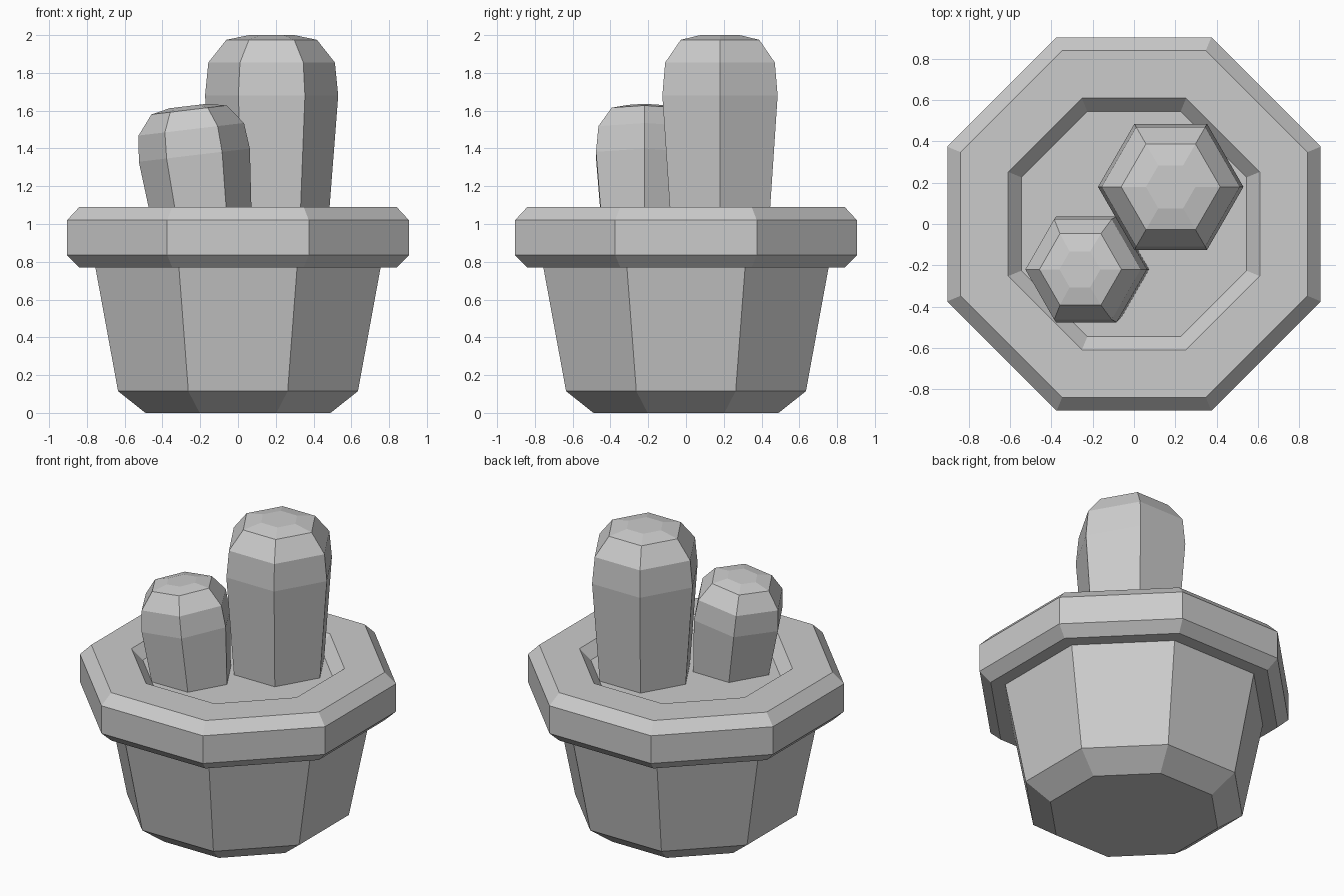
import bpy, bmesh
from math import cos, sin, pi, radians

if "Cube" in bpy.data.objects:
    bpy.data.objects.remove(bpy.data.objects["Cube"])


def lathe(name, profile, sides, start=0.0, scale=1.0):
    """Faceted solid from (radius, z) rings, capped at both ends."""
    bm = bmesh.new()
    rings = []
    for r, z in profile:
        rings.append([bm.verts.new((r * scale * cos(start + 2 * pi * i / sides),
                                    r * scale * sin(start + 2 * pi * i / sides), z))
                      for i in range(sides)])
    for a, b in zip(rings, rings[1:]):
        for i in range(sides):
            j = (i + 1) % sides
            bm.faces.new((a[i], a[j], b[j], b[i]))
    bm.faces.new(rings[0][::-1])
    bm.faces.new(rings[-1])
    bmesh.ops.recalc_face_normals(bm, faces=bm.faces)
    mesh = bpy.data.meshes.new(name)
    bm.to_mesh(mesh)
    bm.free()
    obj = bpy.data.objects.new(name, mesh)
    bpy.context.collection.objects.link(obj)
    return obj


# Octagonal pot with bevelled rim; last ring closes as the soil.
# Radii are flat-to-centre distances, scaled out to the corners.
lathe("pot_with_soil",
      [(0.49, 0), (0.635, 0.115), (0.755, 0.77), (0.84, 0.77), (0.905, 0.835),
       (0.905, 1.02), (0.84, 1.09), (0.61, 1.09), (0.545, 1.02)],
      8, start=pi / 8, scale=1 / cos(pi / 8))

# Tall upright cactus stem
tall = lathe("tall_cactus",
             [(0.30, -0.02), (0.3525, 0.66), (0.335, 0.835), (0.24, 0.955), (0.12, 0.98)], 6)
tall.location = (0.178, 0.18, 1.02)

# Short cactus stem leaning left
short = lathe("short_cactus",
              [(0.26, -0.04), (0.296, 0.347), (0.281, 0.485), (0.20, 0.588), (0.10, 0.609)], 6)
short.location = (-0.19, -0.22, 1.02)
short.rotation_euler = (0, radians(-6.8), 0)
